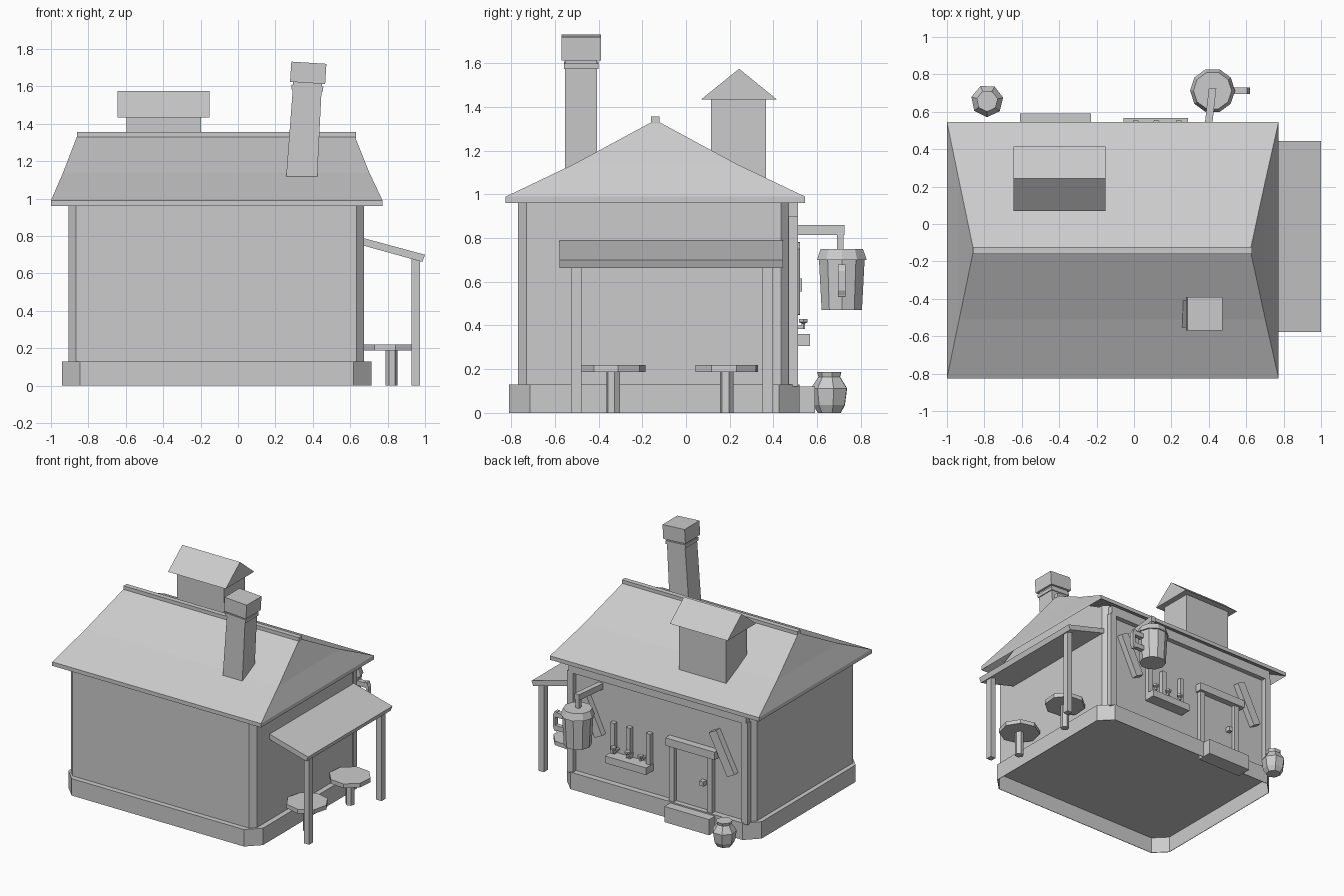
import bpy, bmesh, math
from mathutils import Vector, Matrix

cube = bpy.data.objects.get("Cube")
if cube:
    bpy.data.objects.remove(cube, do_unlink=True)

grey = bpy.data.materials.new("plain_grey")
grey.use_nodes = True
COLOUR = (0.6, 0.6, 0.6, 1)
grey.diffuse_color = COLOUR
grey.node_tree.nodes["Principled BSDF"].inputs["Base Color"].default_value = COLOUR


def finish(name, bm):
    bmesh.ops.recalc_face_normals(bm, faces=bm.faces)
    mesh = bpy.data.meshes.new(name)
    bm.to_mesh(mesh)
    bm.free()
    mesh.materials.append(grey)
    ob = bpy.data.objects.new(name, mesh)
    bpy.context.collection.objects.link(ob)
    return ob


def loft(name, rings):
    """Skin a stack of equal-length point loops and cap both ends."""
    bm = bmesh.new()
    loops = [[bm.verts.new(p) for p in ring] for ring in rings]
    n = len(loops[0])
    for a, b in zip(loops, loops[1:]):
        for i in range(n):
            j = (i + 1) % n
            bm.faces.new((a[i], a[j], b[j], b[i]))
    bm.faces.new(loops[0])
    bm.faces.new(loops[-1])
    return finish(name, bm)


def rect(x0, x1, y0, y1, z):
    return [(x0, y0, z), (x1, y0, z), (x1, y1, z), (x0, y1, z)]


def box(name, x0, x1, y0, y1, z0, z1):
    return loft(name, [rect(x0, x1, y0, y1, z0), rect(x0, x1, y0, y1, z1)])


def cut_rect(x0, x1, y0, y1, c, z):
    """Rectangle with chamfered corners."""
    return [(x0 + c, y0, z), (x1 - c, y0, z), (x1, y0 + c, z), (x1, y1 - c, z),
            (x1 - c, y1, z), (x0 + c, y1, z), (x0, y1 - c, z), (x0, y0 + c, z)]


def turned(name, x, y, profile, sides, turn=0.0):
    """Faceted round part from (radius, height) pairs."""
    angles = [turn + math.tau * i / sides for i in range(sides)]
    return loft(name, [[(x + r * math.cos(a), y + r * math.sin(a), z) for a in angles]
                       for r, z in profile])


def plank(name, a, b, width, y0, y1):
    """Board lying against the back wall between two (x, z) points."""
    a, b = Vector(a), Vector(b)
    d = (b - a).normalized() * width / 2
    s = Vector((-d.y, d.x))
    pts = [a + s, a - s, b - s, b + s]
    return loft(name, [[(p.x, y, p.y) for p in pts] for y in (y0, y1)])


# Hollow plinth skirt, open underneath up to the floor
loft("plinth", [cut_rect(-.936, .709, -.806, .516, .094, .125),
                cut_rect(-.936, .709, -.806, .516, .094, 0),
                cut_rect(-.94, .713, -.81, .52, .095, 0),
                cut_rect(-.94, .713, -.81, .52, .095, .13),
                cut_rect(-.90, .66, -.76, .47, .04, .13)])

# Walls, carried up under the roof at the ends
loft("walls", [cut_rect(-.906, .673, -.77, .475, .04, z) for z in (.127, .985)])
loft("gable_walls", [[(x, -.73, .97), (x, .435, .97), (x, .1, 1.155), (x, -.38, 1.155)]
                     for x in (-.906, .673)])

# Roof shell with slightly flared slopes, and ridge cap
slopes = [rect(-1, .773, -.825, .545, .99),
          rect(-.935, .702, -.51, .23, 1.14),
          rect(-.86, .624, -.15, -.13, 1.335)]
under = [[(x, y, z - .03) for x, y, z in ring] for ring in slopes]
loft("roof", under[::-1] + slopes)
box("ridge_cap", -.86, .63, -.16, -.122, 1.325, 1.357)

# Leaning chimney
CHIMNEY = Matrix.Translation((.337, -.48, 1.06)) @ Matrix.Rotation(math.radians(3.6), 4, 'Y')
for name, h0, h1, w0, w1, d in (("chimney_stack", .05, .52, .083, .077, .073),
                                ("chimney_band", .52, .545, .085, .085, .079),
                                ("chimney_neck", .545, .56, .077, .077, .073),
                                ("chimney_cap", .56, .668, .094, .094, .09)):
    ob = loft(name, [rect(-w0, w0, -d, d, h0), rect(-w1, w1, -d, d, h1)])
    ob.data.transform(CHIMNEY)

# Roof turret
box("turret_walls", -.597, -.198, .115, .365, 1.07, 1.44)
loft("turret_roof", [[(x, .07, 1.435), (x, .415, 1.435), (x, .243, 1.575)]
                     for x in (-.643, -.153)])

# Side awning, posts and stools
loft("awning", [[(.66, y, .792), (.66, y, .752), (.985, y, .662), (1, y, .70)]
                for y in (-.578, .445)])
for y in (-.502, .375):
    box("awning_post", .928, .973, y - .024, y + .024, 0, .69)
for y, turn in ((-.333, .15), (.187, .3)):
    turned("stool_seat", .82, y, [(.15, .188), (.15, .22)], 8, turn)
    turned("stool_leg", .82, y, [(.032, 0), (.032, .19)], 6, turn)

# Timber frame on the back wall
box("back_beam", -.87, .64, .47, .513, .89, .965)
for x in (-.855, .625):
    box("back_post", x - .025, x + .025, .47, .513, .12, .9)
plank("right_brace", (.525, .765), (.38, .465), .07, .47, .522)
plank("left_brace", (-.59, .765), (-.745, .465), .07, .47, .522)

# Door and step
box("door_step", -.61, -.23, .47, .59, 0, .12)
box("door_panel", -.54, -.25, .47, .482, .12, .56)
for x in (-.557, -.233):
    box("door_jamb", x - .022, x + .022, .47, .51, .12, .56)
box("door_lintel", -.615, -.195, .47, .53, .555, .615)
box("door_knob", -.51, -.478, .475, .52, .32, .355)

# Tap shelf
box("tap_shelf", -.057, .29, .47, .567, .305, .36)
for x in (.27, .135, -.035):
    box("shelf_upright", x - .018, x + .018, .47, .51, .36, .595)
for x in (.24, .12, .01):
    box("tap_pipe", x - .008, x + .008, .47, .545, .385, .4)
    turned("tap_handle", x, .537, [(.01, .385), (.01, .41), (.022, .415), (.022, .43)], 6)

# Hanging mug sign
loft("sign_arm", [[(x - .02, y, .815), (x + .02, y, .815), (x + .02, y, .86), (x - .02, y, .86)]
                  for x, y in ((.39, .46), (.42, .725))])
box("sign_hanger", .405, .435, .69, .72, .74, .82)
turned("mug_body", .42, .713, [(.097, .47), (.11, .705)], 10)
turned("mug_rim", .42, .713, [(.12, .70), (.102, .75)], 10)
for z in (.555, .655):
    box("mug_handle_arm", .50, .61, .695, .73, z - .018, z + .018)
loft("mug_handle_grip", [rect(.585, .605, .695, .73, .53), rect(.60, .62, .695, .73, .56),
                         rect(.60, .62, .695, .73, .65), rect(.585, .605, .695, .73, .68)])

# Jar beside the door
turned("jar", -.785, .658, [(.055, 0), (.076, .035), (.087, .112), (.052, .165), (.058, .187)], 7, .2)
